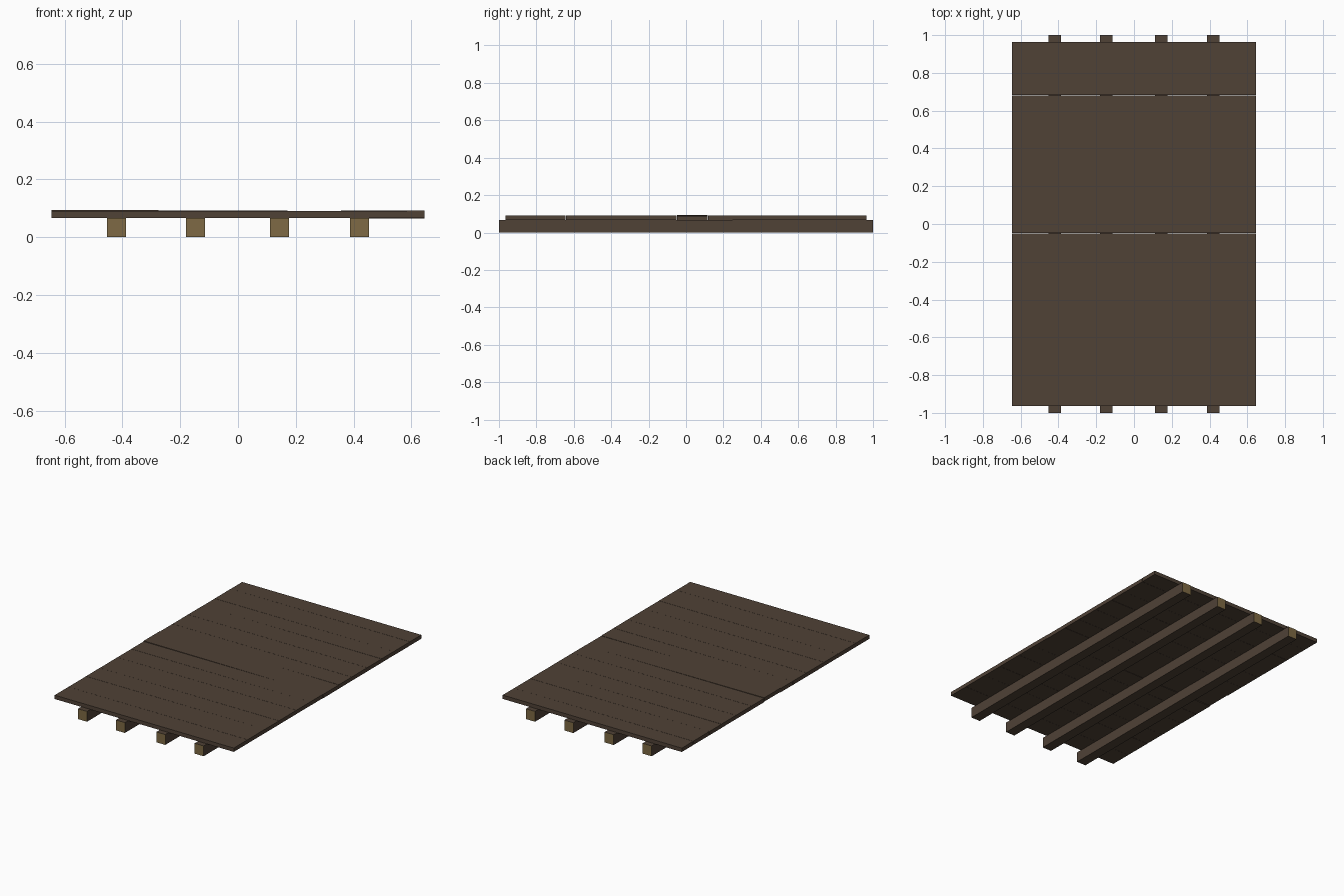
import bpy
import random

if "Cube" in bpy.data.objects:
    bpy.data.objects.remove(bpy.data.objects["Cube"])

random.seed(4)


def material(name, color):
    m = bpy.data.materials.new(name)
    m.diffuse_color = (*color, 1)
    m.use_nodes = True
    m.node_tree.nodes["Principled BSDF"].inputs["Base Color"].default_value = m.diffuse_color
    return m


WOOD = material("dark brown wood", (0.080, 0.054, 0.037))
CUT = material("tan cut end", (0.209, 0.144, 0.058))


def box(name, x0, x1, y0, y1, z0, z1):
    """Box from its limits; returns the object with dark wood and cut end materials."""
    bpy.ops.mesh.primitive_cube_add(size=1)
    ob = bpy.context.object
    ob.name = name
    ob.data.name = name
    for v in ob.data.vertices:
        v.co.x = x1 if v.co.x > 0 else x0
        v.co.y = y1 if v.co.y > 0 else y0
        v.co.z = z1 if v.co.z > 0 else z0
    ob.data.materials.append(WOOD)
    ob.data.materials.append(CUT)
    return ob


# Four long beams with pale cut ends
for i, x in enumerate((-0.42, -0.147, 0.144, 0.42)):
    beam = box(f"beam_{i + 1}", x - 0.0325, x + 0.0325, -1, 1, 0, 0.067)
    for f in beam.data.polygons:
        if abs(f.normal.y) > 0.9:
            f.material_index = 1

# Thirteen cross planks of uneven width, each tilted very slightly
seams = [-0.965, -0.823, -0.643, -0.50, -0.32, -0.177, -0.049,
         0.116, 0.248, 0.407, 0.556, 0.682, 0.847, 0.965]
for i, (y0, y1) in enumerate(zip(seams, seams[1:])):
    plank = box(f"plank_{i + 1}", -0.645, 0.645,
                y0 + 0.0005, y1 - 0.0005, 0.066, 0.091)
    middle = i == 6
    tilt = 0.0025 if middle else random.uniform(-0.0007, 0.0007)
    for v in plank.data.vertices:
        v.co.z -= tilt * v.co.x / 0.645
        if middle:
            v.co.z += 0.001
